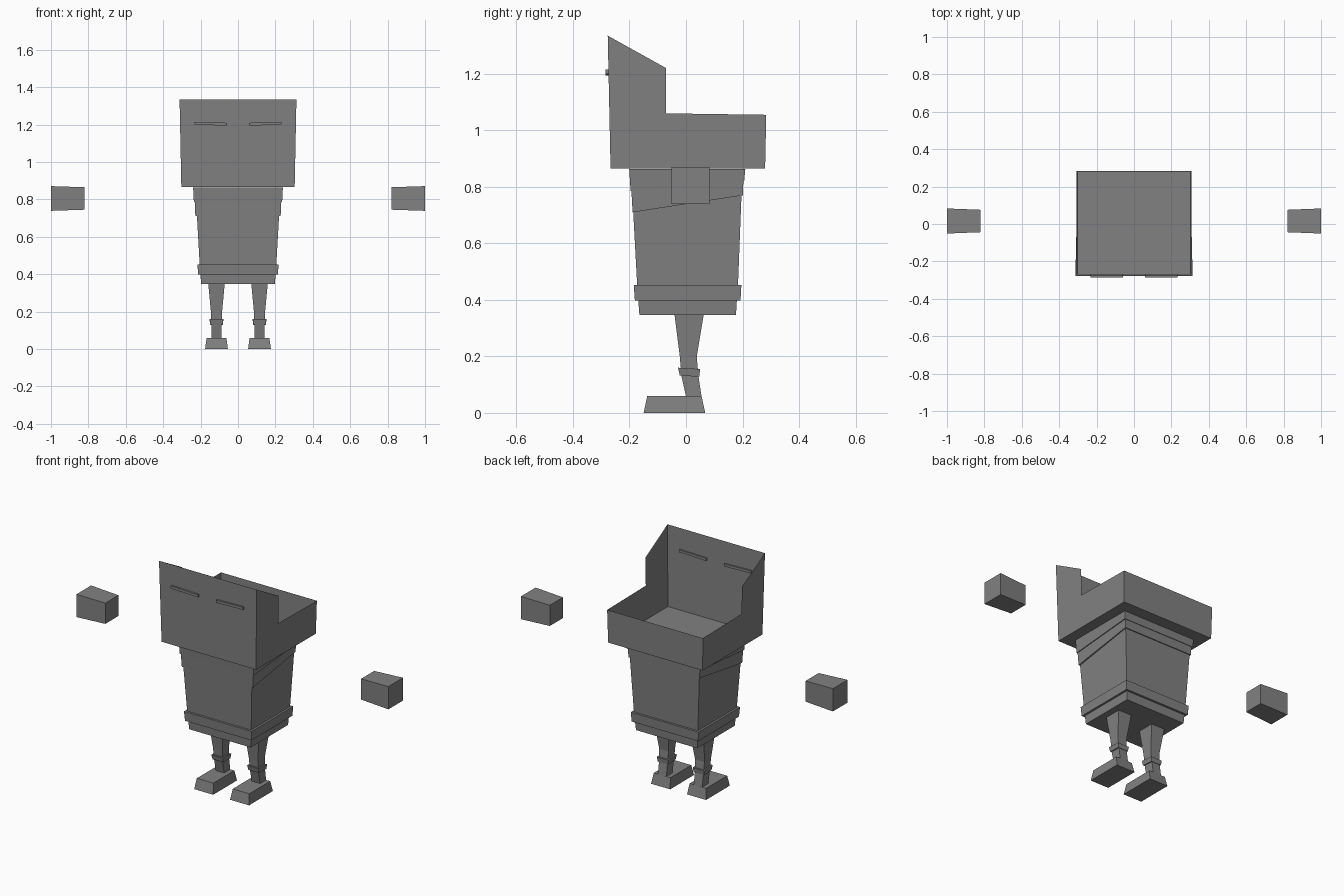
import bpy, bmesh

if "Cube" in bpy.data.objects:
    bpy.data.objects.remove(bpy.data.objects["Cube"])

grey = bpy.data.materials.new("grey")
grey.diffuse_color = (0.22, 0.22, 0.22, 1)
grey.use_nodes = True
grey.node_tree.nodes["Principled BSDF"].inputs["Base Color"].default_value = grey.diffuse_color


def finish(name, bm):
    mesh = bpy.data.meshes.new(name)
    bm.to_mesh(mesh)
    bm.free()
    mesh.materials.append(grey)
    obj = bpy.data.objects.new(name, mesh)
    bpy.context.collection.objects.link(obj)
    return obj


def loft(name, rings):
    """Stack of rectangles: (x0, x1, y0, y1, z front, z back)."""
    bm = bmesh.new()
    loops = [[bm.verts.new(p) for p in ((x0, y0, zf), (x1, y0, zf), (x1, y1, zb), (x0, y1, zb))]
             for x0, x1, y0, y1, zf, zb in rings]
    for a, b in zip(loops, loops[1:]):
        for i in range(4):
            j = (i + 1) % 4
            bm.faces.new((a[i], a[j], b[j], b[i]))
    bm.faces.new(loops[0][::-1])
    bm.faces.new(loops[-1])
    bmesh.ops.recalc_face_normals(bm, faces=bm.faces)
    return finish(name, bm)


# Head: open thin-walled shell, side profile swept across the width
profile = [(-0.267, 0.865), (0.28, 0.865), (0.284, 1.055), (-0.07, 1.06),
           (-0.07, 1.22), (-0.277, 1.335)]
bm = bmesh.new()
sides = [[bm.verts.new((s * (0.303 + 0.02 * (z - 0.865)), y, z)) for y, z in profile]
         for s in (-1, 1)]
L, R = sides
bm.faces.new(R)
bm.faces.new(L[::-1])
for a, b in ((0, 1), (1, 2), (5, 0)):  # floor, back wall, face plate
    bm.faces.new((L[a], L[b], R[b], R[a]))
bmesh.ops.recalc_face_normals(bm, faces=bm.faces)
finish("head", bm)

# Torso, collar bands and belt
loft("torso", [(-0.202, 0.202, -0.170, 0.182, 0.40, 0.40),
               (-0.228, 0.228, -0.195, 0.200, 0.863, 0.863)])
loft("upper_collar", [(-0.236, 0.236, -0.196, 0.206, 0.785, 0.82),
                      (-0.240, 0.240, -0.201, 0.210, 0.864, 0.864)])
loft("lower_collar", [(-0.228, 0.228, -0.189, 0.201, 0.71, 0.77),
                      (-0.232, 0.232, -0.194, 0.204, 0.80, 0.84)])
loft("belt", [(-0.213, 0.213, -0.181, 0.193, 0.398, 0.398),
              (-0.217, 0.217, -0.185, 0.196, 0.453, 0.453)])
loft("hips", [(-0.197, 0.197, -0.165, 0.177, 0.347, 0.347),
              (-0.201, 0.201, -0.169, 0.180, 0.40, 0.40)])

for s, side in ((-1, "left"), (1, "right")):
    c = s * 0.115

    def limb(name, rings):
        loft(side + "_" + name, [(c - w, c + w, y0, y1, zf, zb) for w, y0, y1, zf, zb in rings])

    # Leg with knee bend, ankle cuff and wedge foot
    limb("leg", [(0.027, 0.000, 0.055, 0.058, 0.058),
                 (0.027, -0.016, 0.044, 0.13, 0.13),
                 (0.030, -0.022, 0.038, 0.20, 0.20),
                 (0.044, -0.041, 0.063, 0.35, 0.35)])
    limb("cuff", [(0.033, -0.022, 0.047, 0.132, 0.128),
                  (0.037, -0.028, 0.050, 0.16, 0.155)])
    limb("foot", [(0.061, -0.150, 0.068, 0, 0),
                  (0.053, -0.137, 0.055, 0.06, 0.06)])

    # Floating hand: slightly flared block
    bm = bmesh.new()
    bmesh.ops.create_cube(bm, size=1)
    for v in bm.verts:
        outer = v.co.x > 0
        v.co = (s * (1.0 if outer else 0.82),
                0.016 + v.co.y * (0.134 if outer else 0.120),
                0.805 + v.co.z * (0.132 if outer else 0.120))
    bmesh.ops.recalc_face_normals(bm, faces=bm.faces)
    finish(side + "_hand", bm)

    # Eye slit: thin bar through the face plate
    bm = bmesh.new()
    bmesh.ops.create_cube(bm, size=1)
    for v in bm.verts:
        outer = v.co.x > 0
        v.co = (s * (0.232 if outer else 0.058),
                -0.285 if v.co.y < 0 else -0.266,
                (1.207 if outer else 1.202) + v.co.z * 0.015)
    bmesh.ops.recalc_face_normals(bm, faces=bm.faces)
    finish(side + "_eye", bm)
